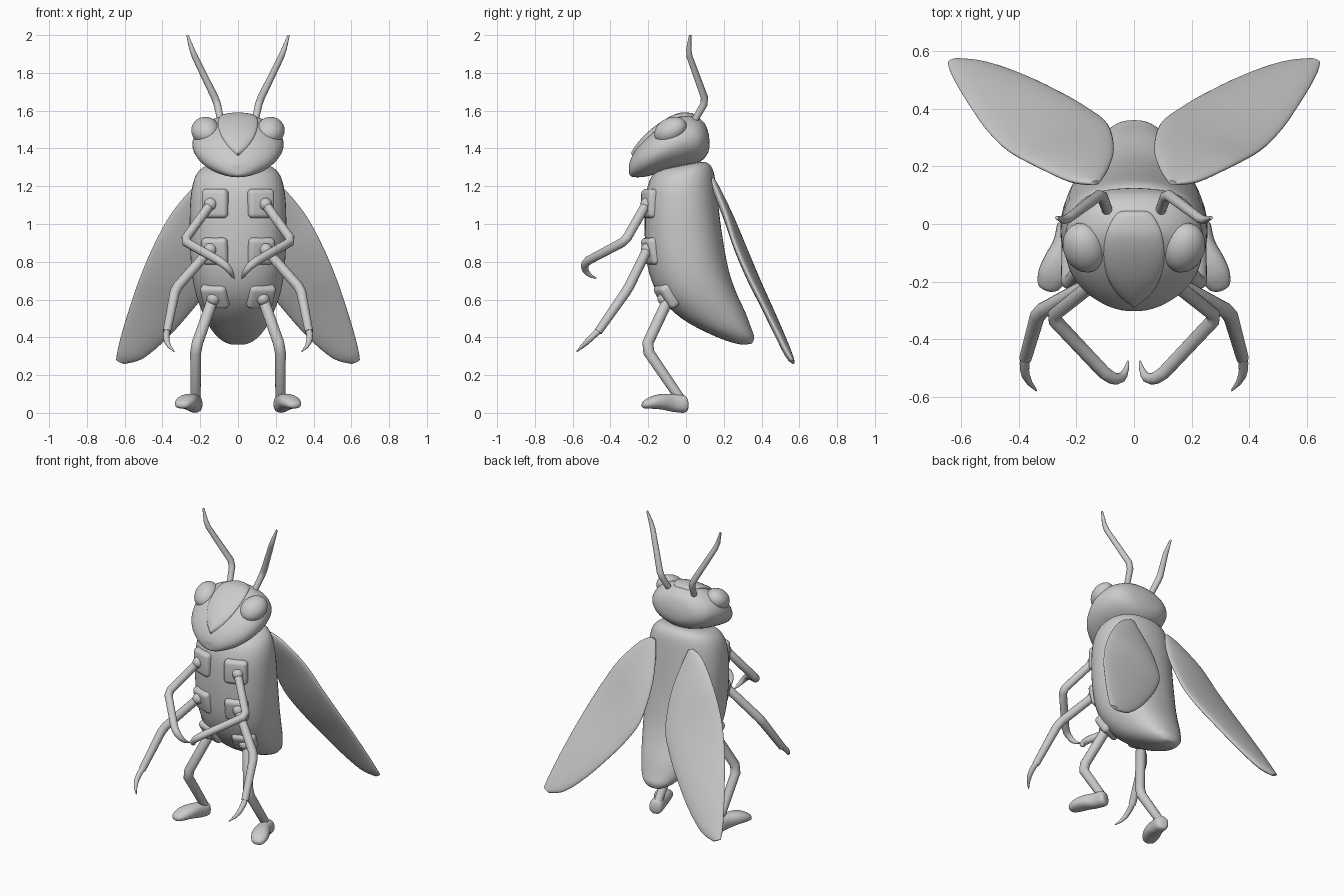
import bpy, bmesh, math
from mathutils import Vector as V, Matrix, Euler

if "Cube" in bpy.data.objects:
    bpy.data.objects.remove(bpy.data.objects["Cube"])


def finish(name, bm, mirror=False, angle=45):
    bmesh.ops.recalc_face_normals(bm, faces=bm.faces[:])
    me = bpy.data.meshes.new(name)
    bm.to_mesh(me)
    bm.free()
    ob = bpy.data.objects.new(name, me)
    bpy.context.collection.objects.link(ob)
    bpy.ops.object.select_all(action='DESELECT')
    ob.select_set(True)
    bpy.context.view_layer.objects.active = ob
    bpy.ops.object.shade_smooth_by_angle(angle=math.radians(angle))
    if mirror:
        m = ob.modifiers.new("Mirror", 'MIRROR')
        m.use_mirror_merge = False
    return ob


def catmull(a, b, c, d, t):
    return 0.5 * (2 * b + (c - a) * t + (2 * a - 5 * b + 4 * c - d) * t * t
                  + (3 * b - a - 3 * c + d) * t ** 3)


def loft(name, secs, n=32, power=2.0, res=4, mirror=False, angle=45):
    """Skin oval sections, each given by two opposite points and a half-width vector."""
    secs = [tuple(V(p) for p in s) for s in secs]
    rows = []
    for i in range(len(secs) - 1):
        q = [secs[max(0, min(len(secs) - 1, i + k))] for k in (-1, 0, 1, 2)]
        for j in range(res):
            rows.append([catmull(q[0][k], q[1][k], q[2][k], q[3][k], j / res) for k in range(3)])
    rows.append(secs[-1])
    bm = bmesh.new()
    rings = []
    for p, q, h in rows:
        c, d = (p + q) / 2, (p - q) / 2
        ring = []
        for k in range(n):
            a = 2 * math.pi * k / n
            ca, sa = math.cos(a), math.sin(a)
            ca = math.copysign(abs(ca) ** (2 / power), ca)
            sa = math.copysign(abs(sa) ** (2 / power), sa)
            ring.append(bm.verts.new(c + d * ca + h * sa))
        rings.append(ring)
    for a, b in zip(rings, rings[1:]):
        for k in range(n):
            bm.faces.new((a[k], a[(k + 1) % n], b[(k + 1) % n], b[k]))
    bm.faces.new(rings[0])
    bm.faces.new(rings[-1])
    return finish(name, bm, mirror, angle)


def tube(name, pts, bend=0.022):
    """Mirrored limb through (x, y, z, radius) points with softened corners."""
    pts = [V(p) for p in pts]
    path = [pts[0]]
    for a, b, c in zip(pts, pts[1:], pts[2:]):
        for o in (a, c):
            path.append(b.lerp(o, min(0.3, bend / (o - b).xyz.length)))
    path.append(pts[-1])
    secs, u = [], V((1, 0.2, 0.1))
    for i, p in enumerate(path):
        a, b = path[max(0, i - 1)].xyz, path[min(len(path) - 1, i + 1)].xyz
        t = ((p.xyz - a).normalized() + (b - p.xyz).normalized()).normalized()
        u = (u - t * u.dot(t)).normalized()
        r = p.w
        secs.append((p.xyz + u * r, p.xyz - u * r, t.cross(u) * r))
    return loft(name, secs, n=16, res=1, mirror=True, angle=60)


def ball(name, loc, radii, rot=(0, 0, 0)):
    bm = bmesh.new()
    m = Matrix.LocRotScale(V(loc), Euler([math.radians(r) for r in rot]), V(radii))
    bmesh.ops.create_uvsphere(bm, u_segments=32, v_segments=20, radius=1, matrix=m)
    return finish(name, bm, True)


def plate(name, loc, size, rot):
    bm = bmesh.new()
    bmesh.ops.create_cube(bm, size=1, matrix=Matrix.Diagonal((*size, 1)))
    bmesh.ops.bevel(bm, geom=bm.edges[:], offset=0.025, segments=4, profile=0.5, affect='EDGES')
    bm.transform(Matrix.LocRotScale(V(loc), Euler([math.radians(r) for r in rot]), None))
    return finish(name, bm, True)


def yz_loft(name, rows, **kw):
    """Symmetric loft from side-view pairs: y1, z1, y2, z2, half width."""
    return loft(name, [((0, a, b), (0, c, d), (w, 0, 0)) for a, b, c, d, w in rows], **kw)


# Body
yz_loft("body", [
    (-.08, 1.30, .06, 1.328, .09), (-.16, 1.275, .11, 1.325, .175),
    (-.20, 1.21, .145, 1.28, .228), (-.217, 1.10, .165, 1.15, .252),
    (-.217, .90, .19, .95, .255), (-.195, .74, .225, .76, .245),
    (-.135, .61, .265, .64, .222), (-.03, .505, .315, .53, .182),
    (.10, .43, .345, .45, .14), (.22, .38, .36, .405, .095),
    (.29, .362, .352, .372, .05), (.31, .362, .335, .364, .02)], n=48, power=2.25)

# Head
yz_loft("head", [
    (.122, 1.47, .125, 1.43, .03), (.10, 1.53, .118, 1.38, .13),
    (.05, 1.570, .08, 1.333, .20), (-.03, 1.578, 0, 1.300, .235),
    (-.11, 1.54, -.08, 1.283, .24), (-.19, 1.48, -.16, 1.264, .215),
    (-.25, 1.415, -.22, 1.250, .168), (-.285, 1.36, -.275, 1.248, .10),
    (-.30, 1.32, -.297, 1.258, .045), (-.301, 1.30, -.301, 1.275, .012)], n=48)

# Teardrop face shield lying on the head
shield = [(.05, 1.563, .015), (.035, 1.570, .06), (-.03, 1.569, .095), (-.11, 1.531, .105),
          (-.19, 1.471, .09), (-.25, 1.407, .05), (-.282, 1.358, .004)]
yz_loft("face_shield", [(y - .010, z + .018, y + .010, z - .018, w) for y, z, w in shield])

# Eyes
ball("eyes", (.173, -.082, 1.496), (.074, .092, .064), (28, 22, -4))

# Antennae
tube("antennae", [(.09, .04, 1.54, .018), (.113, .105, 1.65, .02),
                  (.238, .012, 1.905, .016), (.268, .022, 2.0, .006)])

# Wings: outer edge, inner edge, half thickness
wing = [((.15, .14, 1.245), (.12, .145, 1.235), .008), ((.23, .152, 1.20), (.09, .19, 1.12), .022),
        ((.35, .207, 1.06), (.07, .26, .97), .027), ((.44, .257, .90), (.09, .345, .78), .028),
        ((.51, .325, .74), (.16, .40, .65), .028), ((.56, .395, .60), (.245, .45, .54), .026),
        ((.61, .475, .44), (.37, .51, .40), .024), ((.638, .53, .33), (.50, .555, .29), .02),
        ((.645, .56, .28), (.60, .57, .26), .010)]
loft("wings", [(o, i, (0, .92 * t, .4 * t)) for o, i, t in wing], mirror=True, angle=70)

# Limb mounts on the belly
plate("upper_mounts", (.118, -.184, 1.108), (.145, .075, .155), (0, 0, 20))
plate("middle_mounts", (.118, -.176, .858), (.145, .075, .145), (12, 0, 20))
plate("lower_mounts", (.117, -.092, .625), (.145, .09, .135), (32, 0, 20))

# Ball sockets
ball("upper_sockets", (.145, -.208, 1.105), (.034,) * 3)
ball("middle_sockets", (.147, -.205, .865), (.034,) * 3)
ball("lower_sockets", (.13, -.115, .605), (.036,) * 3)

# Upper arms with hooked claws
tube("upper_arms", [(.145, -.21, 1.105, .025), (.286, -.322, .91, .025), (.09, -.53, .80, .023),
                    (.05, -.54, .765, .019), (.03, -.515, .73, .012), (.02, -.475, .712, .003)])

# Middle arms and claws
tube("middle_arms", [(.147, -.205, .865, .026), (.332, -.308, .655, .027), (.376, -.465, .43, .022)])
tube("middle_claws", [(.374, -.455, .44, .017), (.382, -.495, .405, .017),
                      (.372, -.54, .36, .013), (.338, -.578, .325, .003)])

# Legs
tube("legs", [(.13, -.09, .61, .03), (.224, -.214, .345, .03), (.224, -.03, .075, .026)], bend=.03)

# Feet: x, y, bottom, top, half width
foot = [(.225, .008, .02, .06, .02), (.226, -.008, .001, .092, .04), (.24, -.07, .006, .10, .042),
        (.262, -.13, .018, .10, .052), (.282, -.18, .022, .088, .052), (.298, -.22, .024, .065, .036),
        (.303, -.232, .034, .05, .01)]
loft("feet", [((x, y, a), (x, y, b), (.95 * w, .3 * w, 0)) for x, y, a, b, w in foot],
     n=24, power=2.3, mirror=True)
